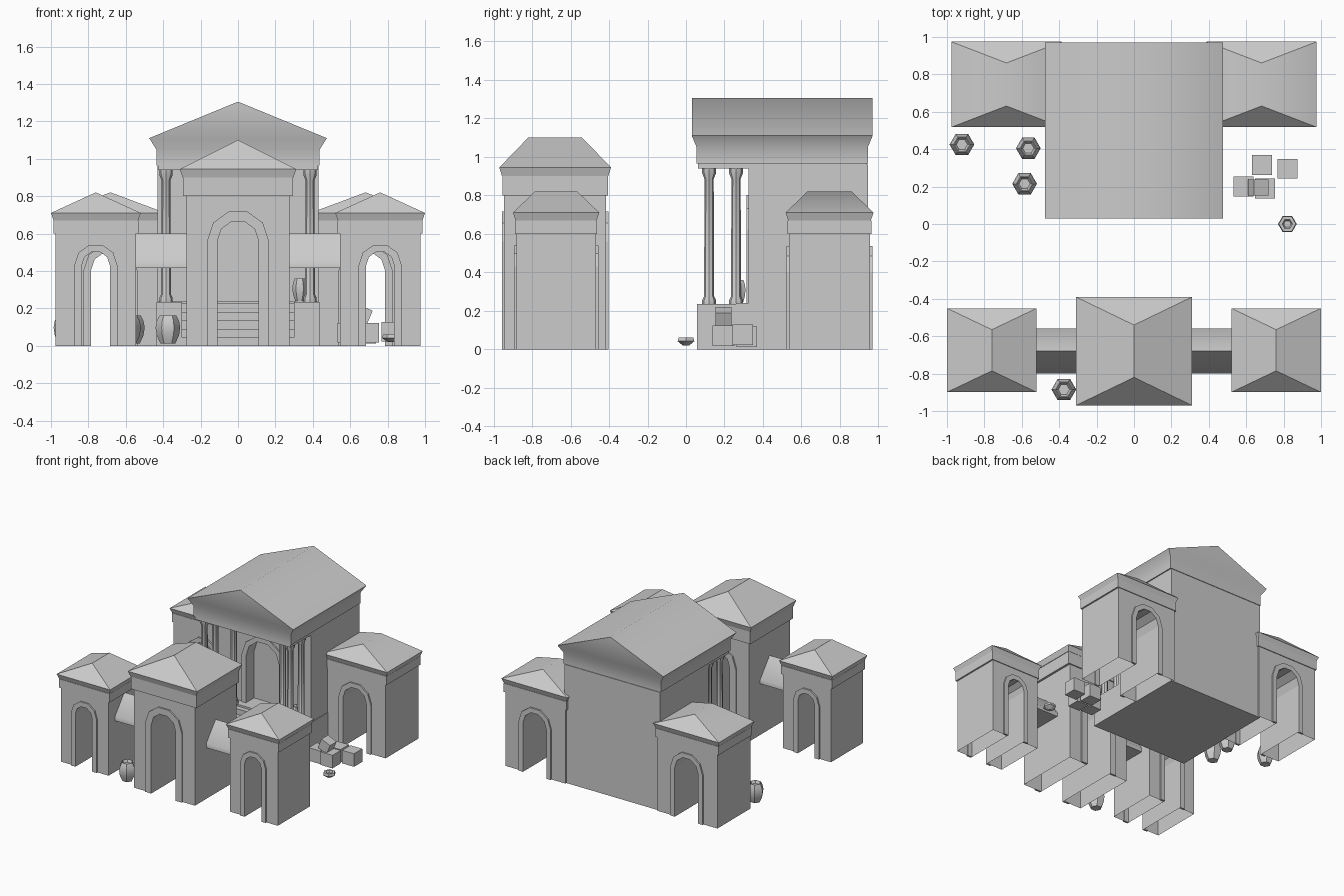
import bpy, math
from math import pi, cos, sin
from mathutils import Matrix

if "Cube" in bpy.data.objects:
    bpy.data.objects.remove(bpy.data.objects["Cube"])


def make(name, verts, faces, smooth=None):
    me = bpy.data.meshes.new(name)
    me.from_pydata(verts, [], faces)
    me.update()
    ob = bpy.data.objects.new(name, me)
    bpy.context.collection.objects.link(ob)
    if smooth:
        bpy.ops.object.select_all(action='DESELECT')
        ob.select_set(True)
        bpy.context.view_layer.objects.active = ob
        bpy.ops.object.shade_smooth_by_angle(angle=math.radians(smooth))
    return ob


def box(name, x0, x1, y0, y1, z0, z1):
    v = [(x, y, z) for z in (z0, z1) for x, y in ((x0, y0), (x1, y0), (x1, y1), (x0, y1))]
    f = [(3, 2, 1, 0), (4, 5, 6, 7)] + [(i, (i + 1) % 4, (i + 1) % 4 + 4, i + 4) for i in range(4)]
    return make(name, v, f)


def extrude_y(name, prof, y0, y1, skip=(), smooth=None):
    """Closed x,z profile (clockwise seen from the front) swept along y."""
    n = len(prof)
    v = [(x, y0, z) for x, z in prof] + [(x, y1, z) for x, z in prof]
    f = [tuple(range(n - 1, -1, -1)), tuple(range(n, 2 * n))]
    f += [(i, (i + 1) % n, (i + 1) % n + n, i + n) for i in range(n) if i not in skip]
    return make(name, v, f, smooth)


def arch(cx, r, spring, z0=0.0):
    """Arch outline from the left foot to the right foot."""
    pts = [(cx - r * cos(i * pi / 5), spring + r * sin(i * pi / 5)) for i in range(6)]
    return [(cx - r, z0)] + pts + [(cx + r, z0)]


def arched_block(name, cx, hx, y0, y1, h, r, spring, z0=0.0):
    prof = [(cx - hx, z0), (cx - hx, h), (cx + hx, h), (cx + hx, z0)] + arch(cx, r, spring, z0)[::-1]
    return extrude_y(name, prof, y0, y1, skip=(3, len(prof) - 1))   # open underneath


def arch_frame(name, cx, r, ro, spring, y0, y1, z0=0.0):
    return extrude_y(name, arch(cx, ro, spring, z0) + arch(cx, r, spring, z0)[::-1], y0, y1)


def hip_roof(name, cx, cy, hx, hy, z0, z1, z2, ridge):
    def ring(d, z):
        return [(cx + sx * (hx - d), cy + sy * (hy - d), z) for sx, sy in ((-1, -1), (1, -1), (1, 1), (-1, 1))]
    v = ring(.014, z0) + ring(0, z1) + [(cx, cy - ridge, z2), (cx, cy + ridge, z2)]
    f = [(3, 2, 1, 0)] + [(i, (i + 1) % 4, (i + 1) % 4 + 4, i + 4) for i in range(4)]
    f += [(4, 5, 8), (5, 6, 9, 8), (6, 7, 9), (7, 4, 8, 9)]
    return make(name, v, f, 45)


def lathe(name, prof, n, loc, smooth=None):
    v = [(loc[0] + r * cos(2 * pi * i / n), loc[1] + r * sin(2 * pi * i / n), loc[2] + z)
         for r, z in prof for i in range(n)]
    f = [(k * n + i, k * n + (i + 1) % n, (k + 1) * n + (i + 1) % n, (k + 1) * n + i)
         for k in range(len(prof) - 1) for i in range(n)]
    f += [tuple(range(n - 1, -1, -1)), tuple(range(len(v) - n, len(v)))]
    return make(name, v, f, smooth)


def tower(name, cx, hx, y0, y1, h, cornice, eave, top, ridge, r, ro, spring, over):
    arched_block(name + "_body", cx, hx, y0, y1, h, r, spring)
    for side, a, b in (("front", y0 - .012, y0 + .004), ("back", y1 - .004, y1 + .012)):
        arch_frame(name + "_arch_" + side, cx, r, ro, spring, a, b)
    cy, hy, d = (y0 + y1) / 2, (y1 - y0) / 2, over * .5
    box(name + "_cornice", cx - hx - d, cx + hx + d, y0 - d * .5, y1 + d * .5, h, cornice)
    hip_roof(name + "_roof", cx, cy, hx + over, hy + over * .7, cornice, eave, top, ridge)


# Gatehouse towers
tower("gate_centre", 0, .275, -.945, -.415, .80, .90, .945, 1.10, .14, .11, .165, .56, .036)
for s, side in ((-1, "left"), (1, "right")):
    tower("gate_" + side, s * .76, .215, -.882, -.468, .60, .67, .71, .82, .11, .075, .115, .43, .025)
    # Roofed link between towers
    prof = [(-.80, .415), (-.80, .45), (-.68, .60), (-.56, .45), (-.56, .415)]
    n = len(prof)
    xs = sorted((s * .27, s * .55))
    make("gate_link_" + side, [(x, y, z) for x in xs for y, z in prof],
         [tuple(range(n)), tuple(range(2 * n - 1, n - 1, -1))] +
         [(i, i + n, (i + 1) % n + n, (i + 1) % n) for i in range(n)], 80)
    # Temple side wings
    tower("wing_" + side, s * .682, .27, .535, .957, .60, .67, .71, .82, .115, .105, .145, .40, .025)

# Temple hall with arched front doorway
box("hall_body", -.43, .43, .42, .945, 0, .96)
arched_block("hall_front_wall", 0, .43, .325, .42, .96, .15, .62, .2)
arch_frame("hall_door_frame", 0, .15, .19, .62, .315, .33, .24)

# Platform and steps
box("platform", -.43, .43, .26, .53, 0, .24)
for s, side in ((-1, "left"), (1, "right")):
    xs = sorted((s * .30, s * .435))
    box("platform_cheek_" + side, xs[0], xs[1], .058, .535, 0, .235)
for i in range(5):
    box("step", -.30, .30, .06 + .04 * i, .27, 0 if i == 0 else .045 * i, .045 * (i + 1))

# Portico columns
col = [(.036, 0), (.036, .02), (.026, .04), (.024, .65), (.036, .68), (.036, .71)]
for s in (-1, 1):
    for x, y in ((.385, .12), (.385, .26), (.22, .26)):
        lathe("column", col, 8, (s * x, y, .235), 40)

# Entablature and gabled roof
box("entablature_lower", -.428, .428, .062, .94, .94, .97)
v = []
for hx, y0, y1, z in ((.437, .055, .945, .965), (.437, .055, .945, 1.05), (.475, .03, .97, 1.11)):
    v += [(-hx, y0, z), (hx, y0, z), (hx, y1, z), (-hx, y1, z)]
v += [(0, .03, 1.305), (0, .97, 1.305)]
f = [(3, 2, 1, 0)] + [(k + i, k + (i + 1) % 4, k + (i + 1) % 4 + 4, k + i + 4) for k in (0, 4) for i in range(4)]
f += [(8, 9, 12), (9, 10, 13, 12), (10, 11, 13), (11, 8, 12, 13)]
make("temple_roof", v, f, 60)

# Vases
vase = [(.04, 0), (.06, .045), (.066, .085), (.06, .12), (.045, .15), (.042, .15), (.03, .13)]
for x, y, z in ((-.92, .425, .012), (-.565, .405, .012), (-.585, .215, .012), (-.375, -.885, .012)):
    lathe("vase", vase, 6, (x, y, z), 40)
lathe("platform_vase", [(r * .6, h * .8) for r, h in vase], 6, (.33, .275, .24), 40)
lathe("bowl", [(.02, 0), (.05, .022), (.045, .04), (.028, .04), (.02, .025)], 6, (.82, 0, .02), 40)

# Crates
for x, y, z, tilt in ((.585, .20, .07, 0), (.685, .315, .065, 0), (.82, .295, .075, 0),
                      (.70, .19, .07, 0), (.665, .195, .165, .4)):
    h = .053 if tilt == 0 else .042
    c = box("crate", -h, h, -h, h, -h, h)
    c.matrix_world = Matrix.Translation((x, y, z)) @ Matrix.Rotation(tilt, 4, 'Y')
